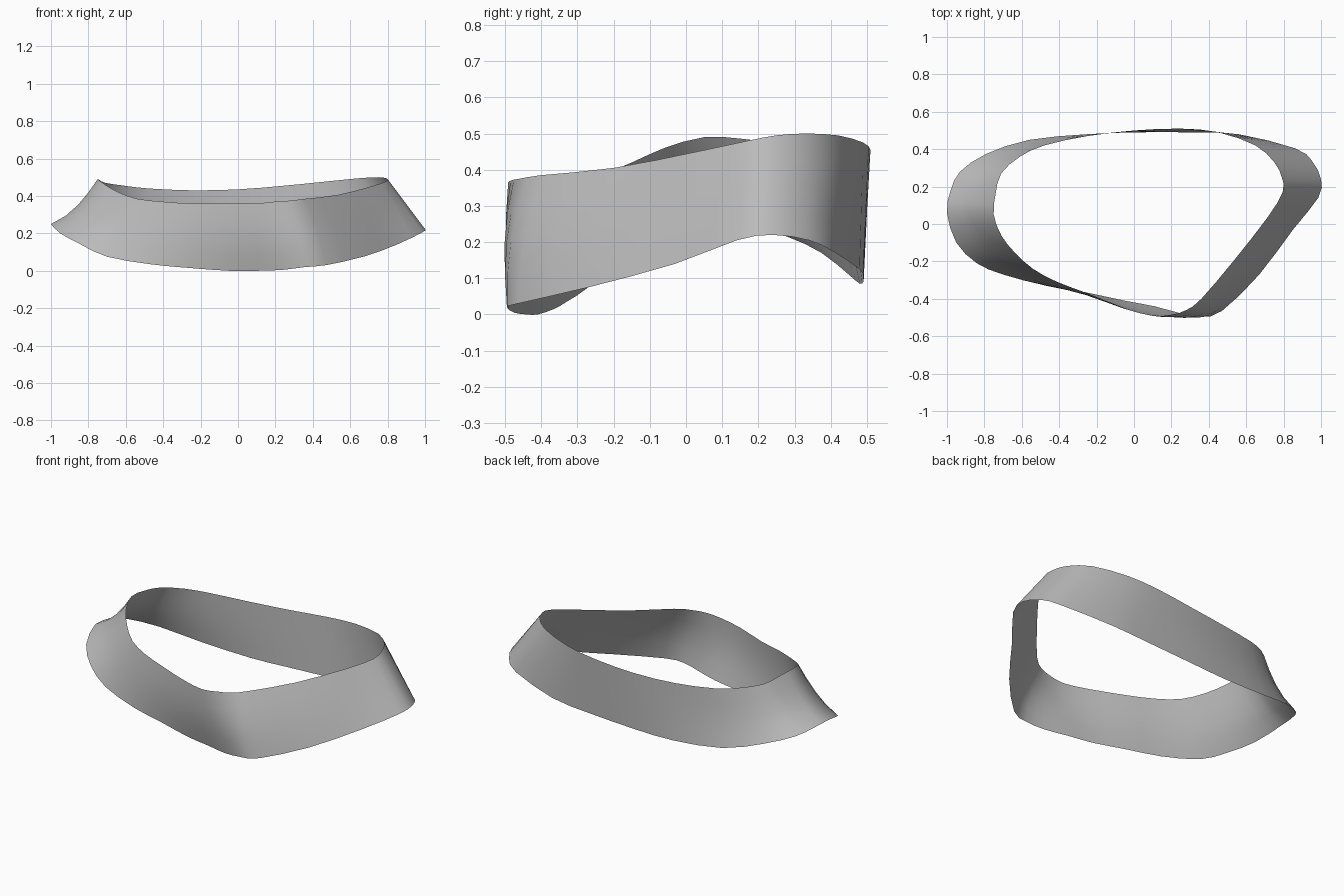
import bpy
from mathutils import Vector

default_cube = bpy.data.objects.get("Cube")
if default_cube:
    bpy.data.objects.remove(default_cube, do_unlink=True)

STEPS = 2      # segments between neighbouring rim points
ROWS = 4       # segments across the band

# Rim points in hundredths, counter-clockwise from the -x end
upper_rim = [
    (-75, 5, 49), (-71, -6, 46), (-64, -15, 42), (-54, -24, 38.5), (-41, -31, 37),
    (-25, -37, 36), (-5, -45, 36), (10, -49, 36), (20, -48.5, 37), (28, -46, 37.5),
    (36, -40, 38.5), (53, -20, 40.5), (71, 3, 45), (79.5, 17, 48), (79, 25, 49.5),
    (75, 33, 50), (65, 42, 49.5), (45, 49, 47.5), (25, 51, 45.5), (0, 50, 43.5),
    (-25, 47, 43), (-48, 42, 44), (-61, 36, 45.5), (-71, 27, 47), (-74, 16, 48.5),
]
lower_rim = [
    (-100, 6, 25), (-95, -10, 20), (-84, -21, 14), (-70, -27, 7.5), (-47, -33, 3.5),
    (-26, -36.5, 1.5), (-5, -41, 0), (11, -44, 0), (24, -47.5, 0.5), (36, -49.5, 2),
    (47, -46.5, 3), (67, -27, 7.5), (85, -3, 14), (98.5, 14, 20.5), (100, 24, 22),
    (95, 34, 20.5), (86, 40.5, 17.5), (56, 48, 12.5), (30, 49, 10.5), (0, 49, 9),
    (-25, 48, 8.5), (-56, 45, 11), (-79, 37.5, 17), (-93, 28, 21.5), (-98, 18, 24),
]


def smooth_loop(points):
    """Closed Catmull-Rom curve through the points."""
    pts = [Vector(p) / 100 for p in points]
    count = len(pts)
    loop = []
    for i in range(count):
        a, b, c, d = (pts[(i + k) % count] for k in (-1, 0, 1, 2))
        for s in range(STEPS):
            t = s / STEPS
            loop.append(b + (c - a) * t / 2
                        + (a - b * 2.5 + c * 2 - d / 2) * t ** 2
                        + (b * 3 - a - c * 3 + d) * t ** 3 / 2)
    return loop


def bulge(point):
    """Outward bow at the front, hollow at the -x end."""
    return 0.02 * max(0, -point.y * 2) - 0.035 * max(0, -point.x) ** 2


# Band swept between the two rims, bowed across its width
upper, lower = smooth_loop(upper_rim), smooth_loop(lower_rim)
count = len(upper)
verts, faces = [], []
for i in range(count):
    top, bottom = upper[i], lower[i]
    along = (upper[(i + 1) % count] - upper[i - 1]
             + lower[(i + 1) % count] - lower[i - 1])
    normal = along.cross(top - bottom).normalized()
    for r in range(ROWS + 1):
        t = r / ROWS
        point = bottom.lerp(top, t)
        verts.append(point + normal * bulge(point) * 4 * t * (1 - t))

stride = ROWS + 1
for i in range(count):
    here, there = i * stride, (i + 1) % count * stride
    for r in range(ROWS):
        faces.append((here + r, there + r, there + r + 1, here + r + 1))

mesh = bpy.data.meshes.new("twisted_band")
mesh.from_pydata(verts, [], faces)
mesh.update()
band = bpy.data.objects.new("twisted_band", mesh)
bpy.context.collection.objects.link(band)

# Plain grey material
grey = bpy.data.materials.new("light_grey")
grey.use_nodes = True
colour = (0.5, 0.5, 0.5, 1)
grey.diffuse_color = colour
grey.node_tree.nodes["Principled BSDF"].inputs["Base Color"].default_value = colour
mesh.materials.append(grey)

# Smooth shading
bpy.ops.object.select_all(action="DESELECT")
band.select_set(True)
bpy.context.view_layer.objects.active = band
bpy.ops.object.shade_smooth_by_angle()
